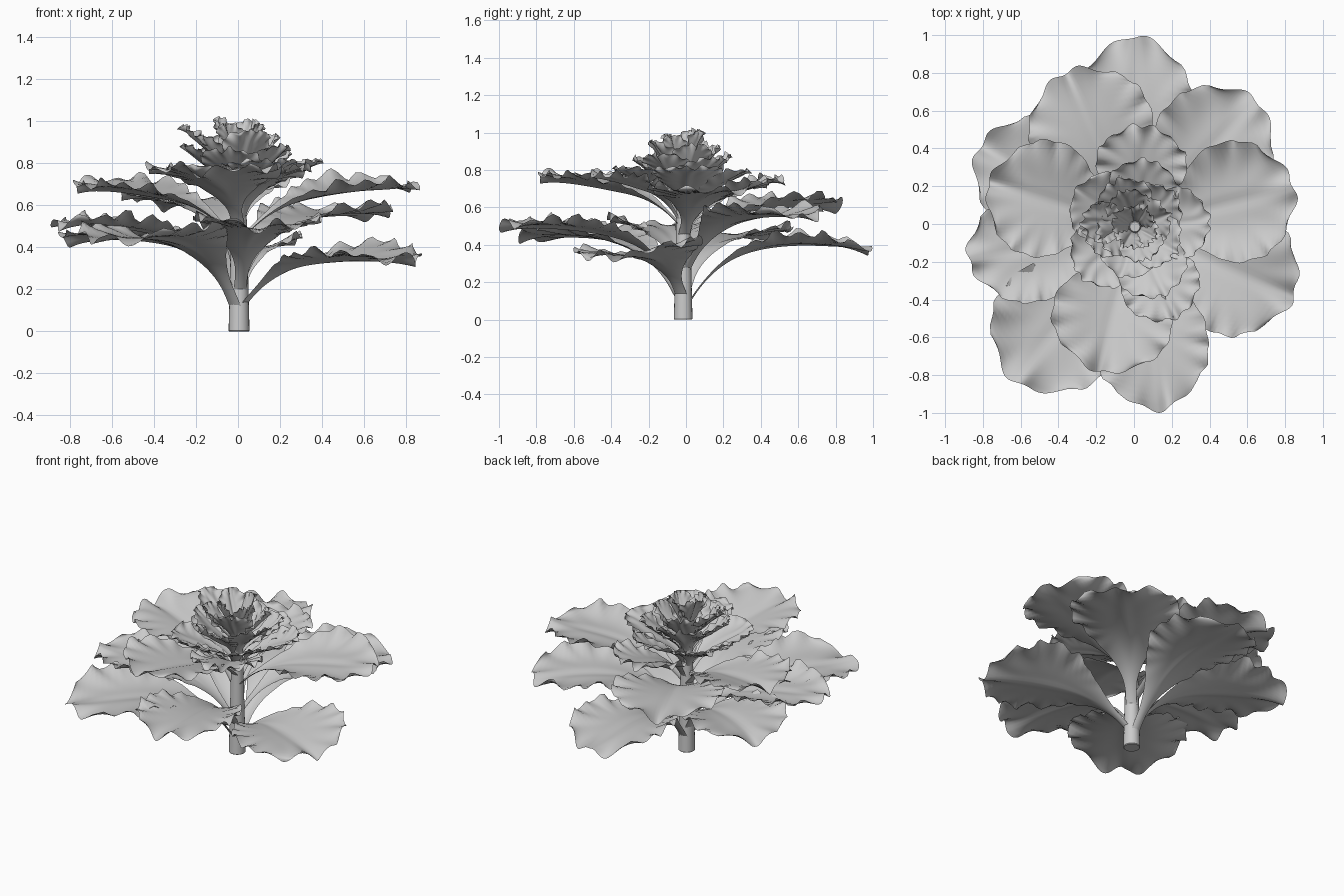
import bpy, bmesh, math, random
from mathutils import Vector

if "Cube" in bpy.data.objects:
    bpy.data.objects.remove(bpy.data.objects["Cube"])

random.seed(4)
CX, CY = 0.005, -0.015          # stem axis


def smoothstep(x, a, b):
    x = min(max((x - a) / (b - a), 0), 1)
    return x * x * (3 - 2 * x)


def bez(p, t):
    a, b, c, d = p
    u = 1 - t
    pos = a * u**3 + 3 * b * u * u * t + 3 * c * u * t * t + d * t**3
    tan = 3 * ((b - a) * u * u + 2 * (c - b) * u * t + (d - c) * t * t)
    return pos, tan.normalized()


def leaf(name, ang, L, W, z0, zp, zt, tilt=0.0, ruffle=0.02, cup=0.3):
    """Ruffled, trough-shaped leaf: rises from the stem at z0, arches over zp, ends at zt."""
    a = math.radians(ang)
    out, side = Vector((math.cos(a), math.sin(a))), Vector((-math.sin(a), math.cos(a)))
    path = [Vector(p) for p in ((0.03, z0), (0.22 * L, zp - 0.03), (0.5 * L, zp), (L, zt))]
    ph, k = random.uniform(0, 6.28), random.choice((14, 15, 16))
    bm = bmesh.new()
    NU, NV = 36, 30
    rows = []
    for i in range(NU + 1):
        p, tg = bez(path, i / NU)
        nrm = Vector((-tg.y, tg.x))
        s = p.x / L
        f = 0.1 + 0.9 * smoothstep(s, 0.08, 0.6)
        if s > 0.62:
            f *= math.sqrt(1 - 0.68 * ((s - 0.62) / 0.38) ** 2.8)
        tipness = max(0, (s - 0.6) / 0.4)
        grow = smoothstep(s, 0.2, 0.55)
        row = []
        for j in range(NV + 1):
            v = 2 * j / NV - 1
            y = v * W * f
            back = 0.09 * L * v * v * smoothstep(s, 0.6, 1)
            e = max(abs(v), tipness)
            phi = math.atan2(y / W, (s - 0.55) * L / W)
            wave = math.sin(k * phi + ph) + 0.6 * math.sin((k - 6) * phi + 2 * ph)
            n = cup * W * f * v * v * (1 - 0.6 * s)
            n += grow * ruffle * wave * e**4
            n += 0.008 * grow * math.sin(6 * v + ph) * s            # soft folds
            n -= 0.01 * math.exp(-(v * 9) ** 2) * grow              # midrib groove
            n += tilt * y * grow
            rim = 1 + 0.014 * e**4 * math.cos(k * phi + ph * 1.7) * grow
            q = p + nrm * n - tg * back
            xy = out * (q.x * (rim if tipness > 0 else 1)) + side * (y * rim)
            row.append(bm.verts.new((CX + xy.x, CY + xy.y, q.y)))
        rows.append(row)
    for r0, r1 in zip(rows, rows[1:]):
        for j in range(NV):
            bm.faces.new((r0[j], r1[j], r1[j + 1], r0[j + 1]))
    me = bpy.data.meshes.new(name)
    bm.to_mesh(me)
    bm.free()
    for poly in me.polygons:
        poly.use_smooth = True
    ob = bpy.data.objects.new(name, me)
    bpy.context.collection.objects.link(ob)


# stem
bpy.ops.mesh.primitive_cone_add(vertices=20, radius1=0.05, radius2=0.03, depth=0.8,
                                location=(CX, CY, 0.4))
stem = bpy.context.object
stem.name = "stem"
bev = stem.modifiers.new("rounded_ends", 'BEVEL')
bev.width = 0.004
bev.limit_method = 'ANGLE'
bpy.ops.object.shade_smooth_by_angle()

# large leaves: angle, length, half width, base z, arch z, tip z, sideways tilt
big = [
    (90, 1.01, 0.30, 0.08, 0.44, 0.37, 0.0),
    (-24, 0.92, 0.34, 0.12, 0.37, 0.34, 0.08),
    (-128, 1.04, 0.35, 0.10, 0.47, 0.43, 0.0),
    (-82, 0.98, 0.30, 0.18, 0.50, 0.50, 0.0),
    (153, 0.93, 0.31, 0.14, 0.47, 0.44, 0.0),
    (191, 0.90, 0.29, 0.20, 0.50, 0.51, 0.0),
    (46, 0.93, 0.32, 0.26, 0.57, 0.55, 0.0),
    (114, 0.90, 0.33, 0.32, 0.63, 0.61, 0.0),
    (14, 0.87, 0.32, 0.45, 0.67, 0.69, 0.05),
    (163, 0.81, 0.31, 0.44, 0.66, 0.70, -0.04),
    (-104, 0.79, 0.32, 0.51, 0.71, 0.77, 0.0),
    (84, 0.54, 0.24, 0.48, 0.68, 0.75, 0.0),
    (-66, 0.53, 0.21, 0.53, 0.72, 0.78, 0.0),
]
for i, d in enumerate(big):
    leaf(f"outer_leaf_{i + 1}", *d)

# upright heart leaves in whorls: count, start, length, half width, base, arch, tip
whorls = [
    (5, 5, 0.38, 0.19, 0.56, 0.70, 0.80),
    (5, 40, 0.28, 0.15, 0.63, 0.75, 0.87),
    (4, 20, 0.20, 0.12, 0.70, 0.81, 0.94),
    (4, 60, 0.12, 0.08, 0.74, 0.88, 1.0),
]
for w, (n, start, *dims) in enumerate(whorls):
    for i in range(n):
        L, W, *zs = dims
        L *= random.uniform(0.9, 1.05)
        dz = random.uniform(-0.015, 0.02)
        leaf(f"heart_leaf_{w + 1}_{i + 1}", start + 360 / n * i, L, W,
             *[z + dz for z in zs], ruffle=0.01, cup=0.4)
# one longer heart leaf reaching up to the left
leaf("heart_leaf_left", 172, 0.28, 0.11, 0.72, 0.84, 0.98, ruffle=0.01, cup=0.4)
